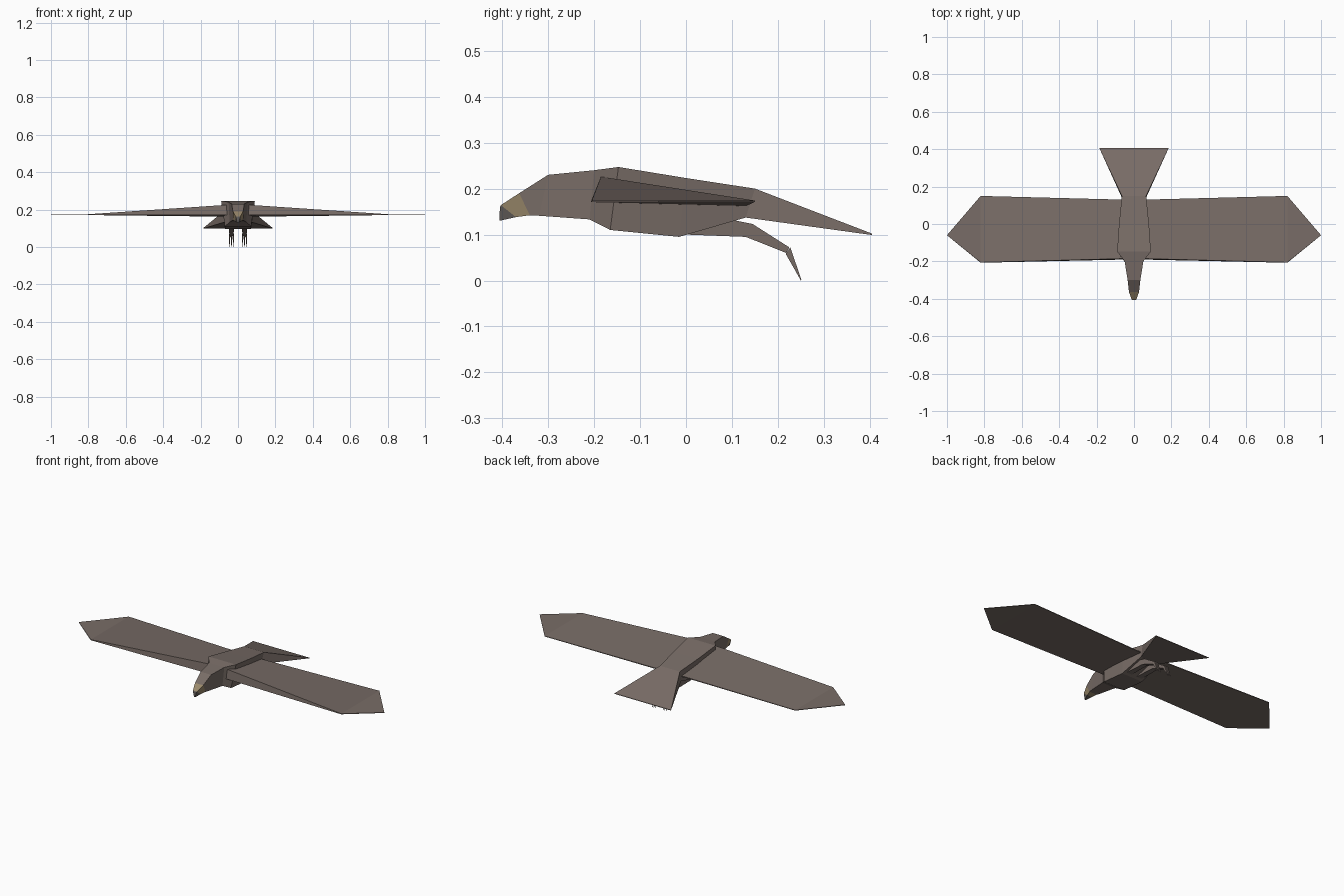
import bpy, bmesh


def material(name, rgb):
    m = bpy.data.materials.new(name)
    m.diffuse_color = (*rgb, 1)
    return m


BROWN = material("feather brown", (0.19, 0.152, 0.135))
TAN = material("beak tan", (0.33, 0.255, 0.15))
GREY = material("dark beak tip", (0.13, 0.115, 0.105))


def finish(bm, name, mat):
    bmesh.ops.remove_doubles(bm, verts=bm.verts, dist=0.0002)
    bmesh.ops.recalc_face_normals(bm, faces=bm.faces)
    me = bpy.data.meshes.new(name)
    bm.to_mesh(me)
    bm.free()
    me.materials.append(mat)
    ob = bpy.data.objects.new(name, me)
    bpy.context.collection.objects.link(ob)
    return ob


def mirror(ob):
    ob.modifiers.new("mirror", 'MIRROR')


def loft(name, mat, sections, cx=0.0):
    """Four-sided tube; section = top (y, z, half width), bottom (y, z, half width)."""
    bm = bmesh.new()
    rings = []
    for (ty, tz, tw), (by, bz, bw) in sections:
        rings.append([bm.verts.new(p) for p in (
            (cx - tw, ty, tz), (cx + tw, ty, tz), (cx + bw, by, bz), (cx - bw, by, bz))])
    for a, b in zip(rings, rings[1:]):
        for i in range(4):
            j = (i + 1) % 4
            bm.faces.new((a[i], a[j], b[j], b[i]))
    bm.faces.new(rings[0])
    bm.faces.new(rings[-1][::-1])
    return finish(bm, name, mat)


# body: head, neck, shoulders, belly, rump
loft("body", BROWN, [
    ((-0.363, 0.19, 0.027), (-0.34, 0.142, 0.025)),
    ((-0.30, 0.23, 0.034), (-0.32, 0.141, 0.03)),
    ((-0.20, 0.24, 0.05), (-0.21, 0.133, 0.045)),
    ((-0.147, 0.247, 0.09), (-0.165, 0.11, 0.07)),
    ((0.0, 0.223, 0.08), (-0.015, 0.095, 0.07)),
    ((0.15, 0.20, 0.065), (0.13, 0.137, 0.06))])

# fanned tail, wedge to a thin edge
loft("tail", BROWN, [
    ((0.15, 0.20, 0.065), (0.13, 0.137, 0.06)),
    ((0.405, 0.102, 0.185), (0.405, 0.099, 0.185))])

# beak and its hooked tip
loft("beak", TAN, [
    ((-0.363, 0.19, 0.027), (-0.34, 0.142, 0.025)),
    ((-0.403, 0.164, 0.013), (-0.37, 0.138, 0.016))])
loft("beak_tip", GREY, [
    ((-0.403, 0.164, 0.013), (-0.37, 0.138, 0.016)),
    ((-0.405, 0.160, 0.011), (-0.406, 0.130, 0.004))])

# wings: thick leading edge at the root, thin pointed tips
bm = bmesh.new()
top = [bm.verts.new(p) for p in ((0.05, -0.185, 0.226), (0.82, -0.205, 0.174),
                                 (1.0, -0.06, 0.174), (0.82, 0.15, 0.174), (0.05, 0.13, 0.167))]
low = [bm.verts.new(p) for p in ((0.05, -0.190, 0.170), (0.82, -0.207, 0.171),
                                 (1.0, -0.06, 0.171), (0.82, 0.15, 0.171), (0.05, 0.13, 0.162))]
for s in (top, low):
    bm.faces.new((s[0], s[1], s[3], s[4]))
    bm.faces.new((s[1], s[2], s[3]))
for i in range(5):
    j = (i + 1) % 5
    bm.faces.new((top[i], top[j], low[j], low[i]))
mirror(finish(bm, "wings", BROWN))

# legs trailing under the tail
mirror(loft("legs", BROWN, [
    ((0.06, 0.14, 0.018), (0.0, 0.10, 0.018)),
    ((0.145, 0.123, 0.014), (0.13, 0.095, 0.014)),
    ((0.225, 0.072, 0.010), (0.218, 0.06, 0.010))], 0.035))

# talons curling down
for k, dx in enumerate((-0.010, 0.0, 0.010)):
    mirror(loft("talon_%d" % (k + 1), BROWN, [
        ((0.227, 0.072, 0.004), (0.217, 0.058, 0.004)),
        ((0.251, 0.002, 0.001), (0.250, 0.0, 0.001))], 0.035 + dx))
